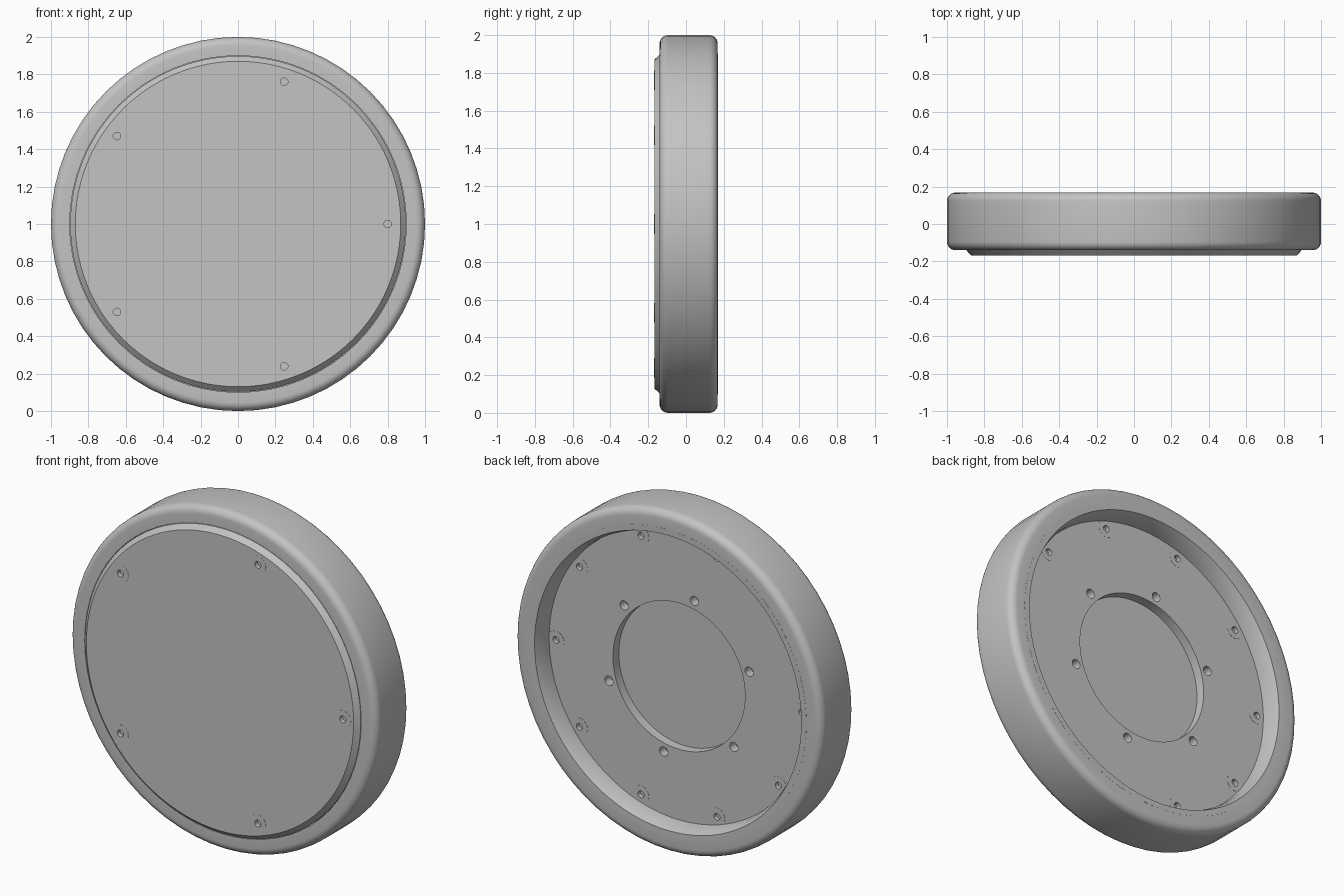
import bpy, bmesh
from math import sin, cos, pi, radians

if "Cube" in bpy.data.objects:
    bpy.data.objects.remove(bpy.data.objects["Cube"], do_unlink=True)

grey = bpy.data.materials.new("plain grey")
grey.use_nodes = True
grey.diffuse_color = (0.55, 0.55, 0.55, 1)
bsdf = next(n for n in grey.node_tree.nodes if n.type == 'BSDF_PRINCIPLED')
bsdf.inputs["Base Color"].default_value = grey.diffuse_color


def spin_into(bm, profile, x, z, steps):
    """Revolve (radius, y) points around an axis parallel to y through (x, z)."""
    verts = [bm.verts.new((x + r, y, z)) for r, y in profile]
    edges = [bm.edges.new(pair) for pair in zip(verts, verts[1:])]
    bmesh.ops.spin(bm, geom=verts + edges, cent=(x, 0, z), axis=(0, 1, 0),
                   angle=2 * pi, steps=steps)


def lathe(name, profile, steps=96, places=((0, 1),)):
    """Object made of one revolved profile repeated at each (x, z) place."""
    bm = bmesh.new()
    for x, z in places:
        spin_into(bm, profile, x, z, steps)
    bmesh.ops.remove_doubles(bm, verts=bm.verts, dist=0.0002)
    bmesh.ops.recalc_face_normals(bm, faces=bm.faces)
    mesh = bpy.data.meshes.new(name)
    bm.to_mesh(mesh)
    bm.free()
    obj = bpy.data.objects.new(name, mesh)
    mesh.materials.append(grey)
    bpy.context.collection.objects.link(obj)
    return obj


def activate(obj):
    bpy.ops.object.select_all(action='DESELECT')
    obj.select_set(True)
    bpy.context.view_layer.objects.active = obj


def smooth(obj):
    activate(obj)
    bpy.ops.object.shade_smooth_by_angle(angle=radians(30))


def cut(obj, cutter):
    activate(obj)
    mod = obj.modifiers.new("holes", 'BOOLEAN')
    mod.operation, mod.solver, mod.object = 'DIFFERENCE', 'EXACT', cutter
    bpy.ops.object.modifier_apply(modifier=mod.name)
    bpy.data.objects.remove(cutter, do_unlink=True)


def ring(count, radius, start=0.0):
    angles = [start + 2 * pi * i / count for i in range(count)]
    return [(radius * cos(a), 1 + radius * sin(a)) for a in angles]


def cylinder(r, y0, y1):
    return [(0, y0), (r, y0), (r, y1), (0, y1)]


FRONT, TYRE_FRONT, BACK = -0.168, -0.14, 0.168
PLATE_FRONT, PLATE_BACK = 0.01, 0.065

# Tyre with rounded shoulders
R = 0.045
shoulder = [(1 - R + R * sin(a), R * cos(a)) for a in [i * pi / 12 for i in range(7)]]
tyre_profile = [(0.9, TYRE_FRONT)]
tyre_profile += [(r, TYRE_FRONT + R - y) for r, y in shoulder]
tyre_profile += [(r, BACK - R + y) for r, y in reversed(shoulder)]
tyre_profile += [(0.9, BACK), (0.9, TYRE_FRONT)]
smooth(lathe("tyre", tyre_profile, 64))

# Rim barrel, flush with the back of the tyre
smooth(lathe("rim", [(0.84, PLATE_FRONT), (0.845, PLATE_BACK), (0.85, 0.12), (0.868, BACK),
                     (0.902, BACK + 0.0005), (0.902, PLATE_FRONT), (0.84, PLATE_FRONT)]))

# Front cover with a chamfered edge
cover = lathe("front_cover", [(0, FRONT), (0.87, FRONT), (0.897, TYRE_FRONT),
                              (0.897, PLATE_FRONT), (0, PLATE_FRONT)])
front_bolts = ring(5, 0.8)
cut(cover, lathe("cover_cutter", cylinder(0.05, FRONT - 0.05, FRONT + 0.03), 24, front_bolts))
smooth(cover)

# Back plate with a central opening, mounting holes and bolt seats
plate = lathe("back_plate", [(0.43, PLATE_FRONT), (0.85, PLATE_FRONT), (0.85, PLATE_BACK),
                             (0.43, PLATE_BACK), (0.43, PLATE_FRONT)])
back_bolts = ring(10, 0.8)
cut(plate, lathe("mount_cutter", cylinder(0.027, -0.1, 0.2), 24, ring(6, 0.48, radians(42))))
cut(plate, lathe("seat_cutter", cylinder(0.05, PLATE_BACK - 0.03, 0.2), 24, back_bolts))
smooth(plate)


# Bolts: flat heads with a round socket
def bolts(name, face, out, places):
    profile = [(0, face - out * 0.025), (0.02, face - out * 0.025),
               (0.02, face + out * 0.001), (0.052, face + out * 0.001),
               (0.052, face - out * 0.029), (0, face - out * 0.029)]
    smooth(lathe(name, profile, 24, places))


bolts("front_bolts", FRONT, -1, front_bolts)
bolts("back_bolts", PLATE_BACK, 1, back_bolts)
